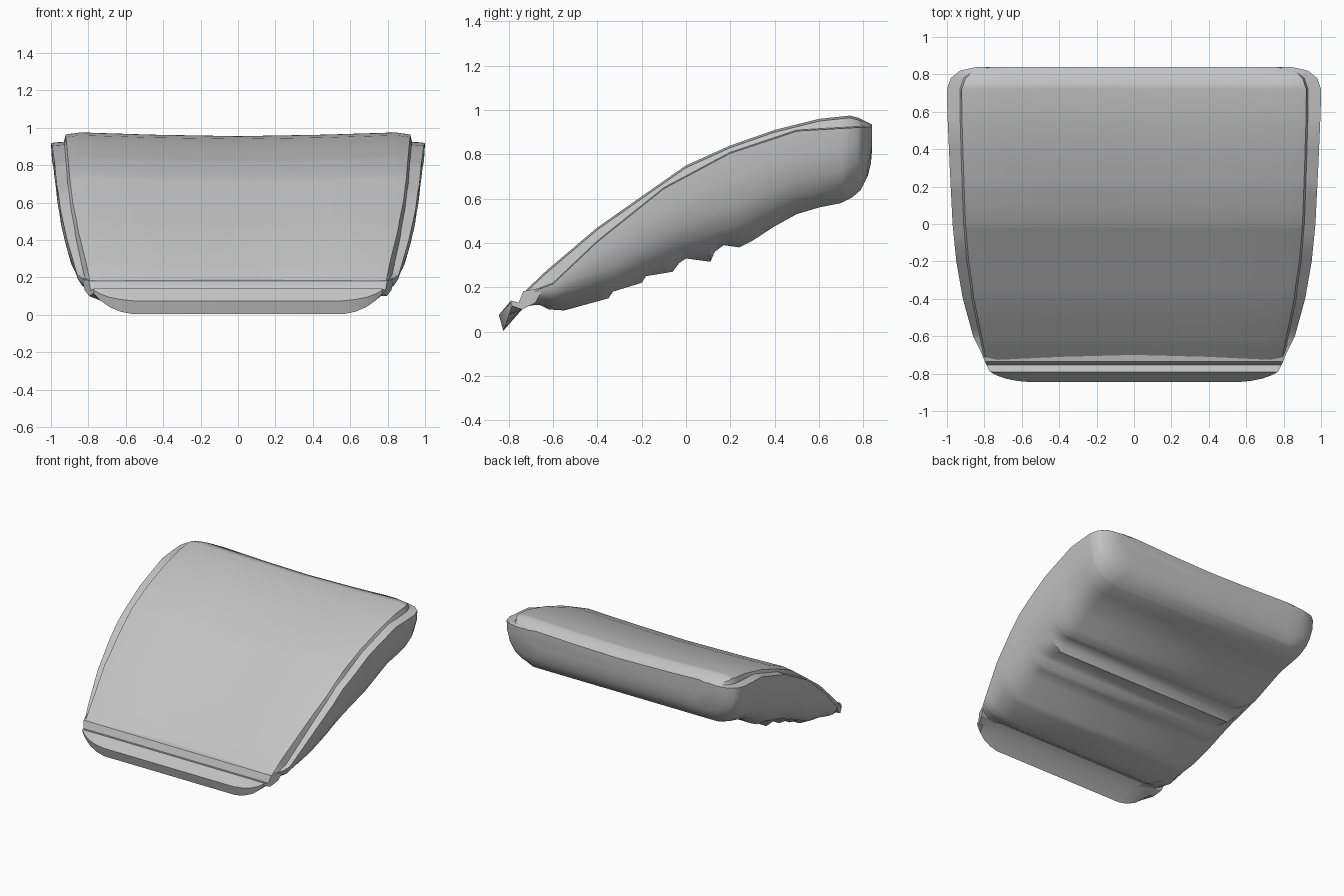
import bpy
import bmesh
import math

cube = bpy.data.objects.get("Cube")
if cube:
    bpy.data.objects.remove(cube, do_unlink=True)

grey = bpy.data.materials.new("soft grey")
grey.use_nodes = True
COLOUR = (0.55, 0.55, 0.55, 1)
grey.diffuse_color = COLOUR
grey.node_tree.nodes["Principled BSDF"].inputs["Base Color"].default_value = COLOUR


def curve_at(points, y):
    """Linear reading of a (y, value) profile."""
    for (y0, v0), (y1, v1) in zip(points, points[1:]):
        if y <= y1:
            return v0 + (v1 - v0) * max(0, y - y0) / (y1 - y0)
    return points[-1][1]


def loft(name, rings, angle):
    """Skin closed rings of equal length and cap both ends."""
    bm = bmesh.new()
    loops = [[bm.verts.new(p) for p in ring] for ring in rings]
    n = len(loops[0])
    for a, b in zip(loops, loops[1:]):
        for i in range(n):
            j = (i + 1) % n
            bm.faces.new((a[i], a[j], b[j], b[i]))
    bm.faces.new(loops[0])
    bm.faces.new(loops[-1])
    bmesh.ops.recalc_face_normals(bm, faces=bm.faces)
    mesh = bpy.data.meshes.new(name)
    bm.to_mesh(mesh)
    bm.free()
    mesh.materials.append(grey)
    obj = bpy.data.objects.new(name, mesh)
    bpy.context.collection.objects.link(obj)
    bpy.ops.object.select_all(action="DESELECT")
    obj.select_set(True)
    bpy.context.view_layer.objects.active = obj
    bpy.ops.object.shade_smooth_by_angle(angle=math.radians(angle))
    return obj


# Body profiles along the depth
TOP = [(-.73, .18), (-.63, .275), (-.4, .47), (-.2, .61), (0, .75), (.2, .84),
       (.4, .91), (.6, .96), (.74, .975), (.78, .965), (.84, .935)]
RIM = [(-.73, .17), (-.6, .22), (-.4, .41), (-.1, .65), (.2, .81), (.5, .91), (.84, .93)]
WIDTH = [(-.73, .795), (-.66, .83), (-.6, .86), (-.4, .915), (-.2, .95), (0, .97),
         (.3, .985), (.6, .998), (.72, 1), (.78, .98), (.82, .93), (.84, .84)]
# Stepped underside and its smooth counterpart for the flanks
STEPS = [(-.73, .11), (-.68, .13), (-.62, .1), (-.55, .095), (-.35, .15), (-.33, .18),
         (-.2, .22), (-.18, .25), (-.06, .27), (-.03, .31), (0, .33), (.11, .315),
         (.13, .36), (.17, .39), (.24, .38), (.3, .41), (.4, .475), (.5, .53), (.6, .56),
         (.7, .58), (.75, .605), (.79, .64), (.82, .7), (.835, .76), (.84, .82)]
FLANK = [(-.73, .12), (-.6, .11), (-.35, .17), (0, .33), (.24, .4), (.5, .53),
         (.7, .585), (.79, .65), (.82, .7), (.84, .82)]


def section(y):
    top, rim, w = (curve_at(c, y) for c in (TOP, RIM, WIDTH))
    low, flank = curve_at(STEPS, y), curve_at(FLANK, y)
    inner = w - curve_at([(-.73, .005), (-.6, .045), (-.3, .065), (.8, .08)], y)
    height = rim - flank
    half = [(inner * .5, top - .012), (inner * .92, top), (inner, top - .01),
            (inner + .01, rim), (w, rim - .005), (w * .995, flank + height * .72),
            (w * .97, flank + height * .42), (w * .925, flank + height * .2),
            (w * .86, flank + height * .06), (w * .78, low)]
    right = [(x, y, z) for x, z in half]
    left = [(-x, y, z) for x, z in reversed(half)]
    return [(0, y, top - .02)] + right + left


stations = sorted({y for c in (TOP, RIM, WIDTH, STEPS) for y, v in c})
loft("cushion_body", [section(y) for y in stations], 35)

# Stepped front lip, swept across the width with rounded front corners
LIP = [(-.825, .003), (-.845, .075), (-.79, .14), (-.755, .13), (-.735, .182),
       (-.64, .2), (-.68, .13), (-.74, .1)]
COLUMNS = [(.73, 0), (.82, .12), (.9, .35), (.96, .65), (1, 1)]


def lip_ring(s, back):
    ring = []
    for i, (y, z) in enumerate(LIP):
        target = (-.785, .115) if i == 0 else (-.79, .13)
        if i < 2:
            y += (target[0] - y) * back
            z += (target[1] - z) * back
        reach = curve_at([(-.8, .765), (-.73, .8), (-.64, .835)], y)
        ring.append((s * reach, y, z))
    return ring


ends = [(-s, b) for s, b in reversed(COLUMNS)] + COLUMNS
loft("front_lip", [lip_ring(s, b) for s, b in ends], 25)
